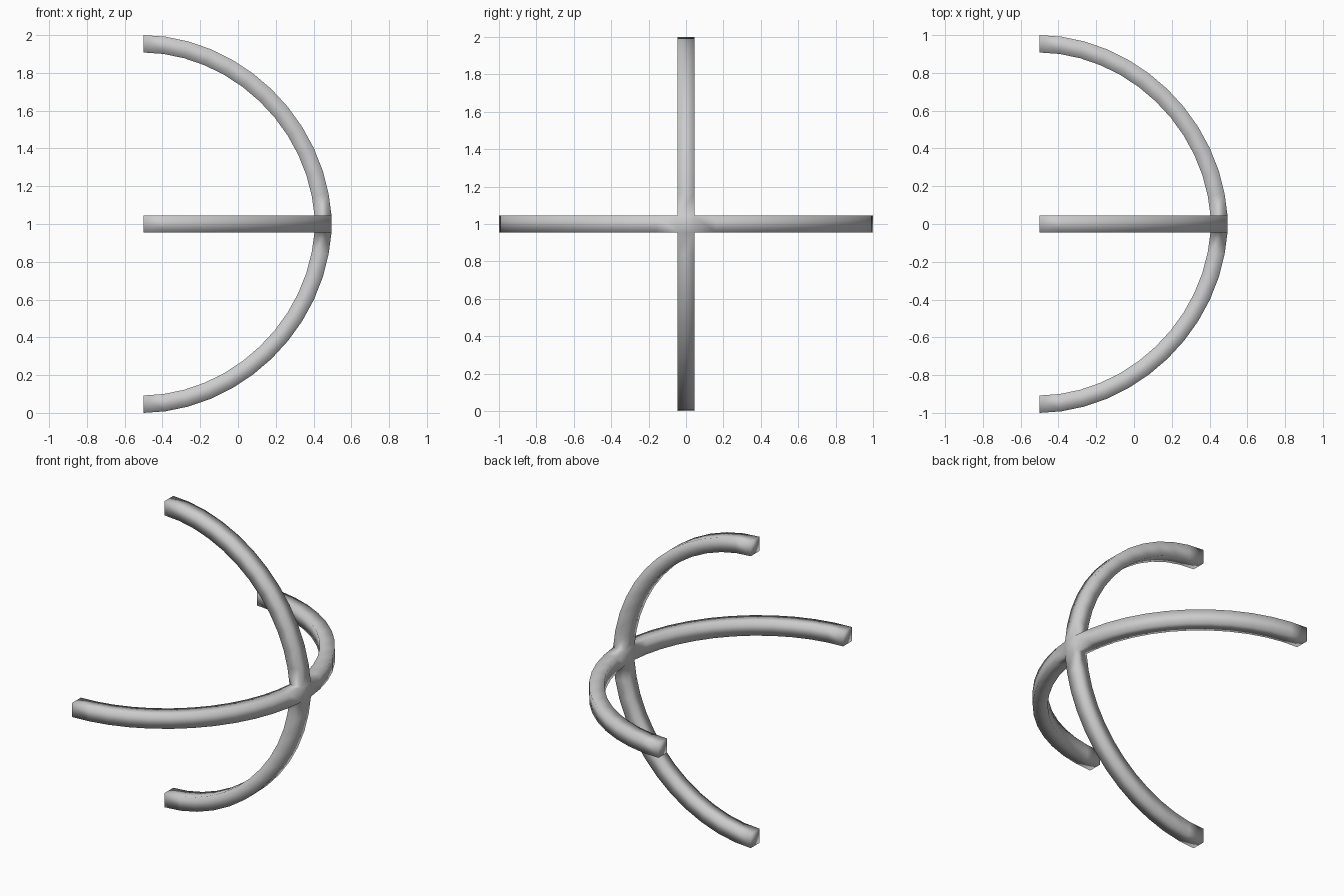
import bpy, bmesh, math

if "Cube" in bpy.data.objects:
    bpy.data.objects.remove(bpy.data.objects["Cube"])

H = 0.046          # half the bar width
N = 12             # segments per arm


def arc(rx, rz, count):
    # slightly flattened quarter arc from the hub side to the open end
    pts = []
    start = math.asin(H / rz)
    for i in range(count + 1):
        a = start + (math.pi / 2 - start) * i / count
        p = 1.04
        pts.append((-0.5 + rx * math.cos(a) ** p, rz * math.sin(a) ** p))
    pts[0] = (-0.5 + rx, H)
    return pts


outer = arc(0.995, 1.0, N)
inner = arc(0.905, 0.908, N)

bm = bmesh.new()

# four curved square bars around the x axis
for k in range(4):
    c, s = round(math.cos(k * math.pi / 2)), round(math.sin(k * math.pi / 2))

    def vert(x, r, w):
        return bm.verts.new((x, w * c - r * s, 1 + w * s + r * c))

    rings = [[vert(*o, -H), vert(*o, H), vert(*i, H), vert(*i, -H)]
             for o, i in zip(outer, inner)]
    for a, b in zip(rings, rings[1:]):
        for j in range(4):
            n = (j + 1) % 4
            bm.faces.new((a[j], a[n], b[n], b[j]))
    bm.faces.new(rings[-1])

# front and back faces of the hub
for x in (outer[0][0], inner[0][0]):
    bm.faces.new([bm.verts.new((x, y, 1 + z))
                  for y, z in ((-H, -H), (H, -H), (H, H), (-H, H))])

bmesh.ops.remove_doubles(bm, verts=bm.verts, dist=0.0005)
bmesh.ops.recalc_face_normals(bm, faces=bm.faces)
mesh = bpy.data.meshes.new("curved_cross_frame")
bm.to_mesh(mesh)
bm.free()
for f in mesh.polygons:
    f.use_smooth = True
frame = bpy.data.objects.new("curved_cross_frame", mesh)
bpy.context.collection.objects.link(frame)
